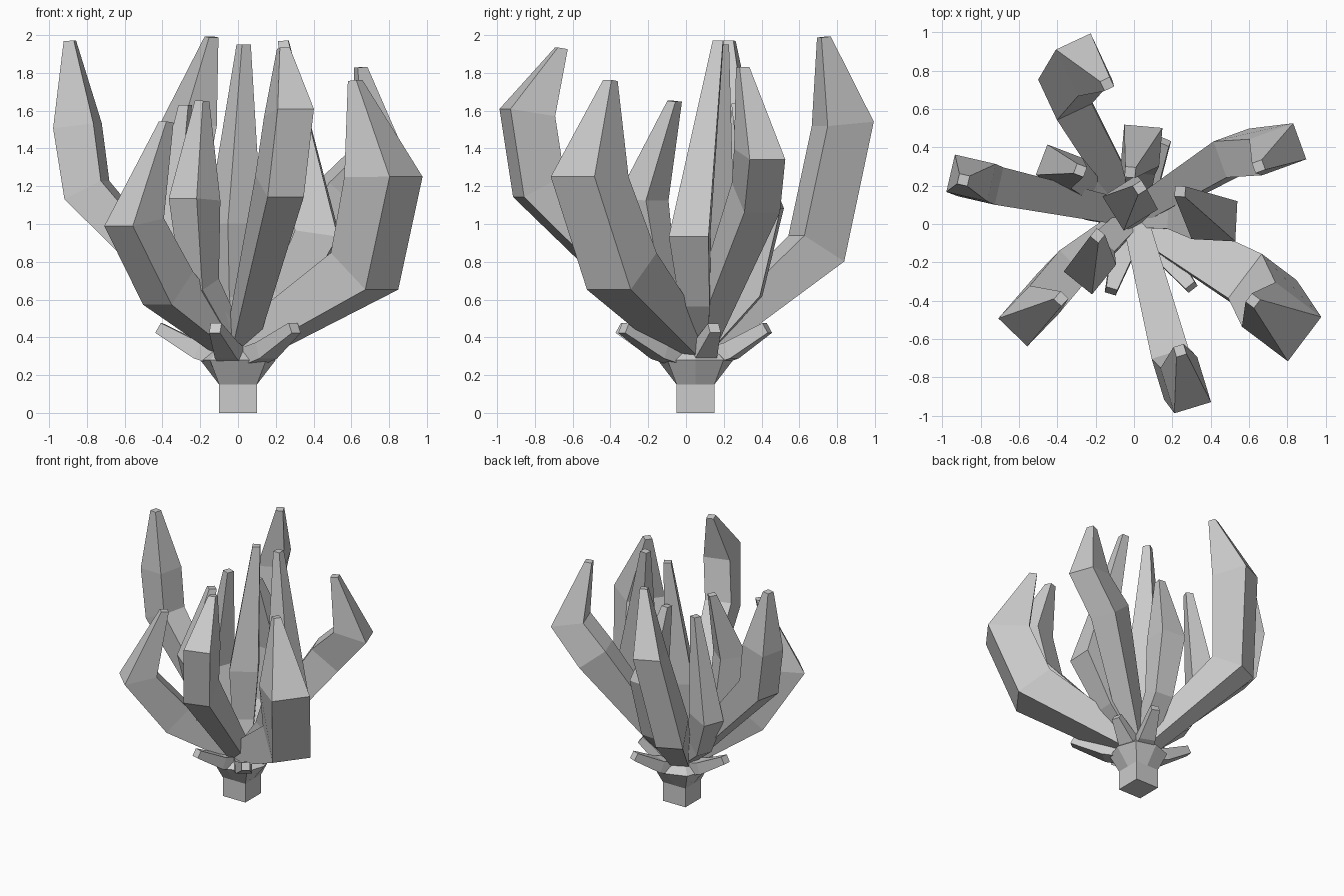
import bpy, bmesh, math
from mathutils import Vector

cube = bpy.data.objects.get("Cube")
if cube:
    bpy.data.objects.remove(cube)

grey = bpy.data.materials.new("plain_grey")
grey.use_nodes = True
grey.diffuse_color = (0.6, 0.6, 0.6, 1)
grey.node_tree.nodes["Principled BSDF"].inputs["Base Color"].default_value = (0.6, 0.6, 0.6, 1)


def skin(name, rings):
    """Join rings of points into a closed flat-shaded tube."""
    bm = bmesh.new()
    loops = [[bm.verts.new(p) for p in ring] for ring in rings]
    n = len(loops[0])
    for a, b in zip(loops, loops[1:]):
        for i in range(n):
            j = (i + 1) % n
            bm.faces.new((a[i], a[j], b[j], b[i]))
    bm.faces.new(loops[0][::-1])
    bm.faces.new(loops[-1])
    bmesh.ops.recalc_face_normals(bm, faces=bm.faces)
    mesh = bpy.data.meshes.new(name)
    bm.to_mesh(mesh)
    bm.free()
    mesh.materials.append(grey)
    obj = bpy.data.objects.new(name, mesh)
    bpy.context.collection.objects.link(obj)
    return obj


def bar(name, path, sizes, heading, tip_lift):
    """Sweep a rectangle along a path, keeping its sides square to the heading."""
    path = [Vector(p) for p in path]
    out = Vector((math.cos(heading), math.sin(heading), 0))
    side = Vector((-out.y, out.x, 0))
    rings = []
    for i, p in enumerate(path):
        tangent = Vector()
        if i > 0:
            tangent += (p - path[i - 1]).normalized()
        if i < len(path) - 1:
            tangent += (path[i + 1] - p).normalized()
        else:
            tangent.z += tip_lift
        tangent -= side * tangent.dot(side)
        normal = side.cross(tangent.normalized())
        w, d = sizes[i]
        rings.append([p + side * w * s / 2 + normal * d * t / 2
                      for s, t in ((-1, -1), (1, -1), (1, 1), (-1, 1))])
    return skin(name, rings)


# Petals: lower bend, upper bend, tip, width, depth, heading in degrees
petals = {
    "back_left_petal": ((-.36, .69, .87), (-.26, .83, 1.53), (-.14, .73, 1.99), .2, .27, 115),
    "left_petal": ((-.8, .22, 1.18), (-.85, .24, 1.52), (-.89, .23, 1.97), .2, .22, 167),
    "back_right_petal": ((.54, .37, 1.14), (.75, .39, 1.37), (.65, .3, 1.83), .2, .25, 20),
    "front_right_petal": ((.67, -.34, .75), (.77, -.51, 1.25), (.62, -.4, 1.76), .29, .3, -37),
    "front_petal": ((.22, -.78, 1.2), (.27, -.84, 1.59), (.24, -.66, 1.93), .2, .25, -73),
    "front_left_petal": ((-.37, -.27, .66), (-.55, -.48, 1.01), (-.38, -.39, 1.54), .21, .24, -134),
    "inner_front_left_petal": ((-.2, -.15, .68), (-.23, -.23, 1.13), (-.19, -.06, 1.65), .19, .2, -129),
    "inner_left_petal": ((-.26, .2, .56), (-.39, .3, .86), (-.28, .28, 1.63), .17, .2, 159),
    "inner_back_petal": ((.04, .33, .65), (.04, .41, 1.08), (-.02, .27, 1.64), .2, .2, 85),
    "inner_centre_petal": ((-.02, .1, .6), (-.02, .11, 1), (.03, .19, 1.95), .21, .21, -58),
    "inner_right_petal": ((.25, .05, .61), (.42, .02, .95), (.24, .17, 1.97), .21, .23, -3),
}
core = Vector((0, .05, .34))
for name, (low, high, tip, w, d, degrees) in petals.items():
    heading = math.radians(degrees)
    start = core + Vector((math.cos(heading), math.sin(heading), 0)) * .03
    taper = .75 if name.startswith("inner") else 1
    bar(name, (start, low, high, tip),
        ((w * .65, d * .5), (w * taper, d * taper), (w, d), (.055, .055)), heading, 2)

# Small sepals around the base
sepals = ((.3, -.33), (-.12, -.35), (.16, .43), (-.42, .1), (.29, .15))
for i, (x, y) in enumerate(sepals):
    out = Vector((x, y - .05, 0))
    middle = Vector((0, .05, .33)) + out * .5
    bar(f"sepal_{i + 1}", ((0, .05, .27), middle, (x, y, .45)),
        ((.14, .1), (.12, .09), (.06, .06)), math.atan2(out.y, out.x), 0)


# Square stem flaring into the faceted flower base
def ring(z, flat, corner):
    """Eight points: alternating side middles and corners."""
    points = []
    for k in range(8):
        r, a = (corner if k % 2 else flat), math.tau * k / 8
        points.append((r * math.cos(a), .05 + r * math.sin(a), z))
    return points


skin("stem_and_base", [ring(0, .1, .1414), ring(.15, .1, .1414),
                       ring(.28, .2, .21), ring(.37, .1, .1)])
